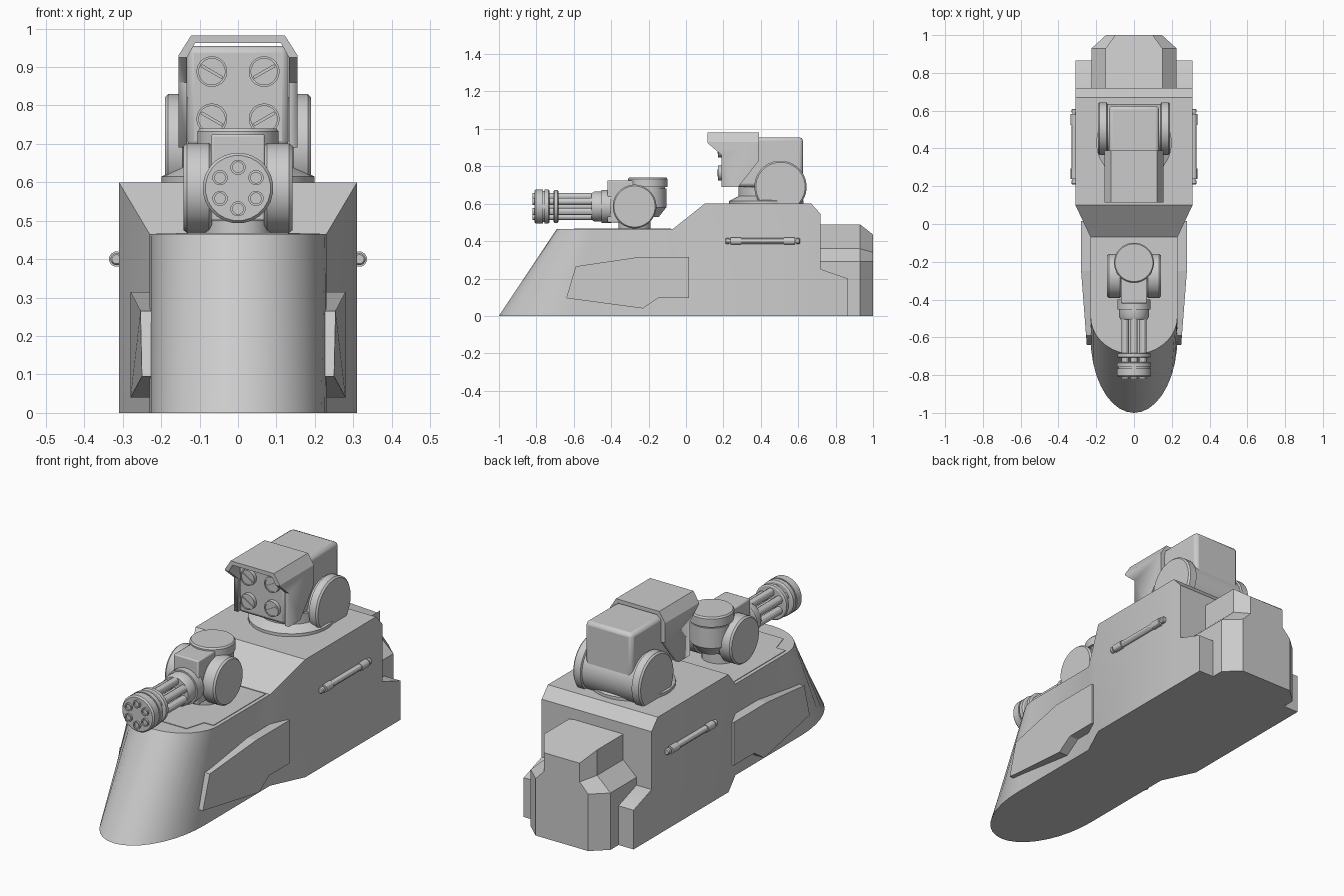
import bpy, bmesh
from math import sin, cos, pi, radians

if "Cube" in bpy.data.objects:
    bpy.data.objects.remove(bpy.data.objects["Cube"])


def loft(name, rings, angle=30, bevel=0):
    """Skin a list of equal-length vertex rings and cap both ends."""
    bm = bmesh.new()
    vs = [[bm.verts.new(p) for p in r] for r in rings]
    n = len(rings[0])
    for a, b in zip(vs, vs[1:]):
        for i in range(n):
            j = (i + 1) % n
            bm.faces.new((a[i], a[j], b[j], b[i]))
    bm.faces.new(vs[0])
    bm.faces.new(vs[-1])
    bmesh.ops.remove_doubles(bm, verts=bm.verts, dist=1e-5)
    bmesh.ops.recalc_face_normals(bm, faces=bm.faces)
    me = bpy.data.meshes.new(name)
    bm.to_mesh(me)
    bm.free()
    ob = bpy.data.objects.new(name, me)
    bpy.context.collection.objects.link(ob)
    if bevel:
        m = ob.modifiers.new("bevel", 'BEVEL')
        m.width, m.segments, m.limit_method = bevel, 2, 'ANGLE'
    bpy.ops.object.select_all(action='DESELECT')
    ob.select_set(True)
    bpy.context.view_layer.objects.active = ob
    bpy.ops.object.shade_smooth_by_angle(angle=radians(angle))
    return ob


def lathe(name, axis, c, prof, n=24):
    """Turned part: prof is (radius, position along axis) relative to c."""
    rings = []
    for r, t in prof:
        ring = []
        for i in range(n):
            u, v = r * cos(2 * pi * i / n + pi / n), r * sin(2 * pi * i / n + pi / n)
            p = {'x': (t, u, v), 'y': (u, t, v), 'z': (u, v, t)}[axis]
            ring.append([a + b for a, b in zip(p, c)])
        rings.append(ring)
    return loft(name, rings)


def prism(name, pts, x0, x1, bevel=0):
    """Side profile (y, z) extruded along x."""
    return loft(name, [[(x, y, z) for y, z in pts] for x in (x0, x1)], bevel=bevel)


def rect(y0, y1, z0, z1):
    return [(y0, z0), (y1, z0), (y1, z1), (y0, z1)]


# Hull: stations of half width, bottom y, top y, top z
st = [(.23 * sin(t), -.6 - .4 * cos(t), -.49 - .2 * cos(t), .465)
      for t in [i * pi / 18 for i in range(10)]]
st += [(.23, -.07, -.07, .465), (.31, .1, .1, .6), (.31, .67, .67, .6), (.31, .72, .72, .545)]
loft("hull", [[(-x, yb, 0), (x, yb, 0), (x, yt, z), (-x, yt, z)] for x, yb, yt, z in st])

# Raised deck plate on the bow
plate = [(.212, -.08), (.212, -.5), (.16, -.5), (.13, -.6)]
plate += [(-x, y) for x, y in reversed(plate)]
loft("deck_plate", [[(x, y, z) for x, y in plate] for z in (.46, .468)])

# Rear engine block: rings of z, half widths and height at the stern
loft("rear_block", [[(-w, .7, z), (-w, .93, z), (-v, 1, zb), (v, 1, zb), (w, .93, z), (w, .7, z)]
                    for z, w, v, zb in [(0, .225, .148, 0), (.29, .225, .148, .29),
                                        (.36, .15, .1, .34), (.49, .15, .1, .435)]], angle=10)

# Mirrored hull fittings
skirt = [(-.64, .095), (-.59, .265), (-.25, .315), (.015, .315),
         (.015, .095), (-.15, .095), (-.23, .04)]
for s, side in ((-1, "left"), (1, "right")):
    outer = [(s * (.25 + .03 * min(1, (y + .64) / .39)), y, z) for y, z in skirt]
    loft("side_armour_" + side, [[(s * .2, y, z) for y, z in skirt], outer], angle=5)
    prism("rear_step_" + side, [(.7, 0), (.865, 0), (.865, .2), (.72, .25), (.7, .25)],
          s * .22, s * .31)
    lathe("side_rod_" + side, 'y', (s * .316, .41, .4),
          [(.012, -.2), (.016, -.195), (.016, -.18), (.011, -.18), (.011, -.172), (.02, -.172),
           (.02, -.115), (.016, -.115), (.016, .115), (.02, .115), (.02, .172), (.011, .172),
           (.011, .18), (.016, .18), (.016, .195), (.012, .2)], 12)

# Gun turret
gy, gz = -.275, .585
lathe("gun_base", 'z', (0, gy, 0), [(.087, .46), (.087, .53)])
lathe("gun_core", 'x', (0, gy, gz), [(.1, -.08), (.1, .08)])
prism("gun_receiver", rect(-.42, -.27, .5, .725), -.07, .07, .006)
lathe("gun_head", 'z', (0, -.205, 0), [(.06, .53), (.1, .58), (.1, .682), (.094, .682),
      (.094, .69), (.106, .69), (.106, .732), (.1, .74)], 32)
for s, side in ((-1, "left"), (1, "right")):
    lathe("gun_pivot_" + side, 'x', (0, gy, gz),
          [(.11, s * .068), (.117, s * .075), (.117, s * .133), (.11, s * .142)], 32)

# Rotary barrels
lathe("barrel_mount", 'y', (0, 0, gz), [(.088, -.4), (.088, -.452), (.08, -.452), (.08, -.49),
      (.072, -.505)])
lathe("barrel_spindle", 'y', (0, 0, gz), [(.02, -.49), (.02, -.76)], 12)
lathe("barrel_ring", 'y', (0, 0, gz), [(.082, -.682), (.088, -.686), (.088, -.704), (.082, -.708)])
lathe("muzzle_disc", 'y', (0, 0, gz), [(.084, -.73), (.092, -.735), (.092, -.757), (.084, -.757),
      (.084, -.764), (.092, -.764), (.092, -.802), (.085, -.81)])
for i in range(6):
    a = pi / 2 + i * pi / 3
    lathe(f"barrel_{i}", 'y', (.054 * cos(a), 0, gz + .054 * sin(a)),
          [(.02, -.49), (.02, -.82), (.014, -.82), (.014, -.812)], 12)

# Missile turret base and pivot drum
lathe("launcher_base", 'z', (0, .43, 0), [(.2, .595), (.2, .615), (.15, .64), (.15, .69)], 32)
lathe("launcher_drum", 'x', (0, .505, .69), [(.132, -.15), (.132, .15)], 32)
for s, side in ((-1, "left"), (1, "right")):
    lathe("launcher_pivot_" + side, 'x', (0, .505, .69),
          [(.13, s * .14), (.14, s * .145), (.14, s * .182), (.132, s * .19)], 32)

# Launcher box with rounded edges
prism("launcher_box", rect(.19, .625, .69, .955), -.132, .132, .018)

# Open hood: chamfered shell sections, trimmed to the slanted side profile
prof = [(-.155, .69), (-.155, .93), (-.122, .982), (.122, .982), (.155, .93), (.155, .69)]
inner = [(.133, .69), (.133, .924), (.112, .962), (-.112, .962), (-.133, .924), (-.133, .69)]
hood = loft("launcher_hood", [[(x, y, z) for x, z in prof + inner] for y in (.115, .39)])
for i, pts in enumerate(([(.05, .6), (.19, .6), (.19, .86), (.115, .925), (.05, .925)],
                         [(.28, .6), (.28, .69), (.39, .83), (.45, .83), (.45, .6)])):
    cut = prism(f"hood_cutter_{i}", pts, -.3, .3)
    cut.hide_render = True
    cut.hide_set(True)
    m = hood.modifiers.new("trim", 'BOOLEAN')
    m.operation, m.object, m.solver = 'DIFFERENCE', cut, 'EXACT'

# Four launch tubes with diagonal bars
for sx in (-1, 1):
    for z in (.765, .888):
        x = sx * .068
        lathe("launch_tube", 'y', (x, 0, z), [(.04, .2), (.04, .17), (.034, .17), (.034, .174)])
        bar = prism("tube_bar", rect(-.003, .012, -.004, .004), -.032, .032)
        bar.location = (x, .172, z)
        bar.rotation_euler.y = -sx * radians(30)
